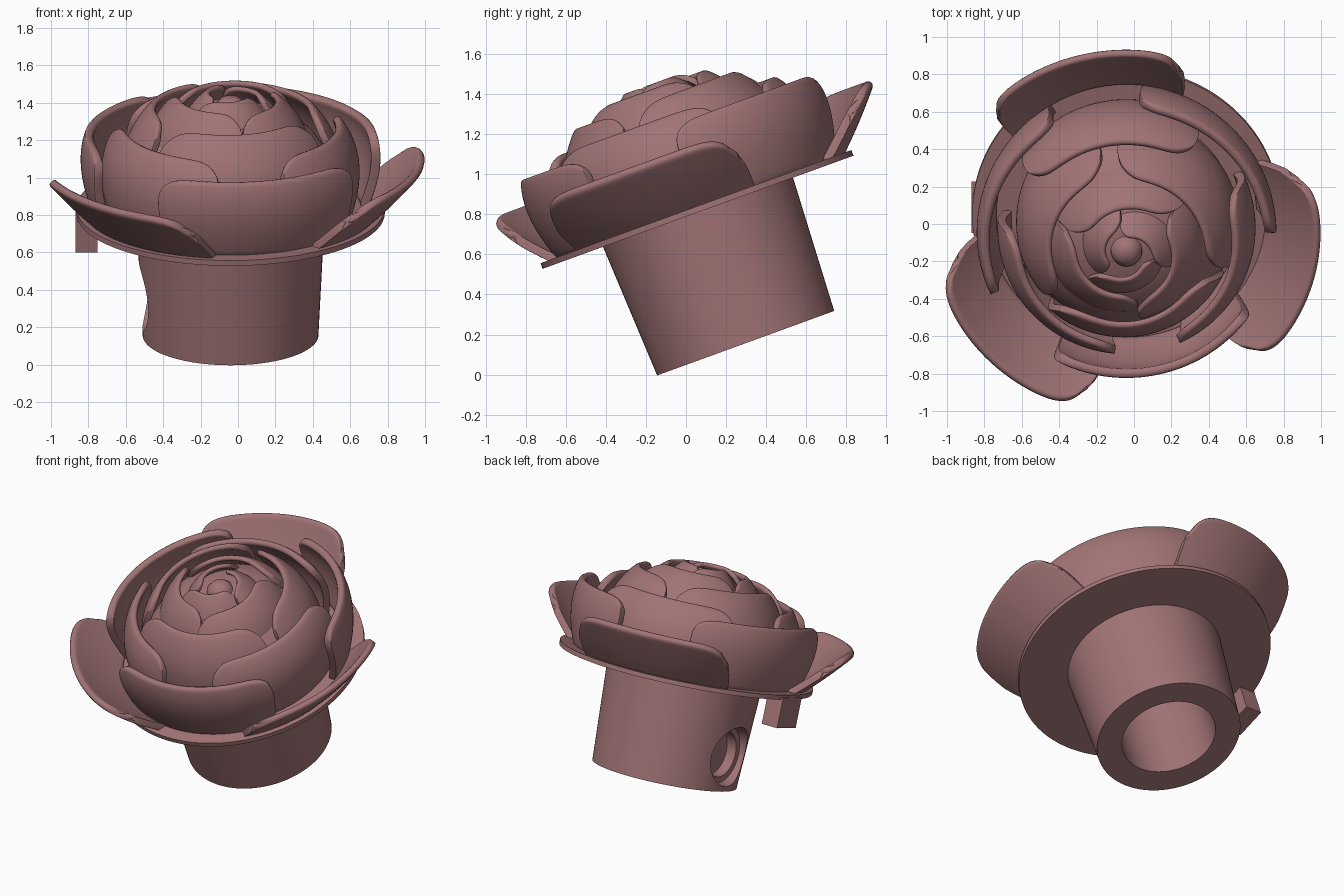
import bpy, bmesh, math
from mathutils import Matrix, Vector

if "Cube" in bpy.data.objects:
    bpy.data.objects.remove(bpy.data.objects["Cube"])

# Everything is built around the flower axis, then tilted toward the front
TILT = Matrix.Translation((-0.04, 0.06, 0.81)) @ Matrix.Rotation(math.radians(20), 4, 'X')

rose = bpy.data.materials.new("dusty_rose")
rose.diffuse_color = (0.36, 0.175, 0.18, 1)
rose.use_nodes = True
rose.node_tree.nodes["Principled BSDF"].inputs["Base Color"].default_value = rose.diffuse_color


def finish(name, bm, angle=40):
    bmesh.ops.recalc_face_normals(bm, faces=bm.faces[:])
    me = bpy.data.meshes.new(name)
    bm.to_mesh(me)
    bm.free()
    me.materials.append(rose)
    ob = bpy.data.objects.new(name, me)
    bpy.context.collection.objects.link(ob)
    ob.matrix_world = TILT
    bpy.ops.object.select_all(action='DESELECT')
    ob.select_set(True)
    bpy.context.view_layer.objects.active = ob
    bpy.ops.object.shade_smooth_by_angle(angle=math.radians(angle))
    return ob


def lathe(name, profile, steps=96):
    bm = bmesh.new()
    vs = [bm.verts.new((r, 0, z)) for r, z in profile]
    es = [bm.edges.new(p) for p in zip(vs, vs[1:])]
    bmesh.ops.spin(bm, geom=vs + es, axis=(0, 0, 1), cent=(0, 0, 0),
                   angle=2 * math.pi, steps=steps, use_merge=False)
    bmesh.ops.remove_doubles(bm, verts=bm.verts[:], dist=0.0005)
    return finish(name, bm)


def petal(name, prof, centre, half_base, half_top, corner, power, thick, spiral):
    """Curved sheet: prof gives (radius, height) at base, middle and lip."""
    nu, nt = 36, 12
    a, b, c = (Vector(p) for p in prof)
    bm = bmesh.new()
    grid = []
    for j in range(nt + 1):
        row = []
        for i in range(nu + 1):
            u, t = math.sin(math.pi / 2 * (2 * i / nu - 1)), j / nt
            s = t * (1 - corner * abs(u) ** power)
            p = a * (2 * (s - .5) * (s - 1)) + b * (4 * s * (1 - s)) + c * (2 * s * (s - .5))
            half = half_base + (half_top - half_base) * t
            ang = math.radians(centre + half * u * (1 - 0.06 * t ** 8))
            r = p.x + spiral * u
            row.append(bm.verts.new((r * math.cos(ang), r * math.sin(ang), p.y)))
        grid.append(row)
    for j in range(nt):
        for i in range(nu):
            bm.faces.new((grid[j][i], grid[j][i + 1], grid[j + 1][i + 1], grid[j + 1][i]))
    ob = finish(name, bm, 60)
    sol = ob.modifiers.new("thickness", 'SOLIDIFY')
    sol.thickness, sol.offset = thick, 0
    sub = ob.modifiers.new("soft_edges", 'SUBSURF')
    sub.levels = sub.render_levels = 1


# Thin base disc and hidden bud core
lathe("base_disc", [(0, 0), (0.825, 0), (0.825, 0.03), (0, 0.03)], 128)
lathe("bud_core", [(0.58, 0.01), (0.57, 0.2), (0.53, 0.32), (0.45, 0.43), (0.33, 0.52),
                   (0.2, 0.58), (0, 0.61)])

# Rows of three petals: profile, first angle, half spans, corner, power, thickness, spiral
rows = [
    ("open_petal", [(.75, .02), (.89, .16), (1.03, .32)], 105, 39, 33, .28, 9, .045, 0),
    ("outer_petal", [(.71, .015), (.775, .26), (.75, .45)], 43, 40, 43, .15, 12, .05, 0),
    ("middle_petal", [(.63, .015), (.665, .29), (.57, .50)], 100, 42, 46, .18, 10, .045, 0),
    ("inner_petal", [(.57, .08), (.55, .37), (.41, .595)], 40, 52, 57, .18, 9, .04, -.015),
    ("bud_petal", [(.43, .3), (.38, .50), (.25, .65)], 100, 58, 62, .2, 8, .035, -.025),
    ("heart_petal", [(.27, .45), (.22, .57), (.12, .675)], 40, 58, 64, .15, 8, .03, -.03),
]
for name, prof, start, *shape in rows:
    for k in range(3):
        petal(f"{name}_{k + 1}", prof, start + 120 * k, *shape)
lathe("heart_tip", [(0.1, 0.5), (0.08, 0.62), (0.045, 0.655), (0, 0.66)], 32)

# Hollow tapered stem with a stepped round recess in its left side
stem = lathe("stem", [(0, 0.01), (0.505, 0.01), (0.47, -0.695), (0.307, -0.695),
                      (0.307, -0.06), (0, -0.06)])
for r_in, r_out, x_in, x_out in ((0.19, 0.205, -0.40, -0.55), (0.15, 0.15, -0.33, -0.50)):
    bm = bmesh.new()
    bmesh.ops.create_cone(bm, cap_ends=True, segments=64, radius1=r_in, radius2=r_out,
                          depth=x_in - x_out,
                          matrix=Matrix.Translation(((x_in + x_out) / 2, 0, -0.465))
                          @ Matrix.Rotation(-math.pi / 2, 4, 'Y'))
    cutter = finish("recess_cutter", bm)
    cutter.hide_render = True
    cut = stem.modifiers.new("recess", 'BOOLEAN')
    cut.operation, cut.object, cut.solver = 'DIFFERENCE', cutter, 'EXACT'
    bpy.context.view_layer.update()
    bpy.ops.object.select_all(action='DESELECT')
    stem.select_set(True)
    bpy.context.view_layer.objects.active = stem
    bpy.ops.object.modifier_apply(modifier="recess")
    bpy.data.objects.remove(cutter)
bpy.ops.object.shade_smooth_by_angle(angle=math.radians(35))

# Small peg under the disc rim
bm = bmesh.new()
bmesh.ops.create_cube(bm, size=1, matrix=Matrix.Translation((-0.77, 0, -0.085))
                      @ Matrix.Diagonal((0.12, 0.22, 0.2, 1)))
finish("rim_peg", bm, 30)
